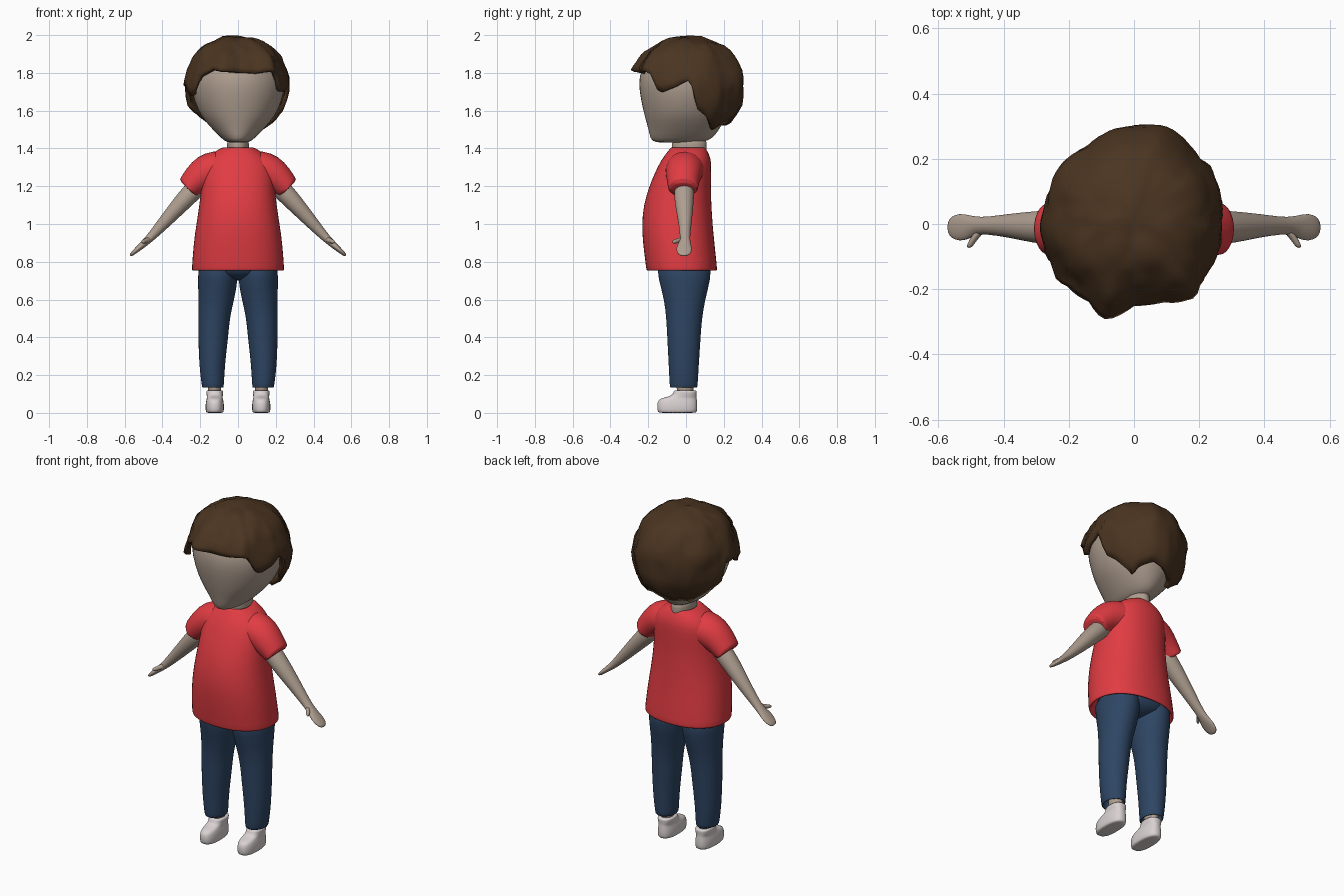
import bpy, bmesh, math
from mathutils import Vector, noise

cube = bpy.data.objects.get("Cube")
if cube:
    bpy.data.objects.remove(cube)


def material(name, r, g, b):
    m = bpy.data.materials.new(name)
    m.use_nodes = True
    m.diffuse_color = (r, g, b, 1)
    bsdf = next(n for n in m.node_tree.nodes if n.type == 'BSDF_PRINCIPLED')
    bsdf.inputs["Base Color"].default_value = (r, g, b, 1)
    bsdf.inputs["Roughness"].default_value = 0.7
    return m


SKIN = material("skin", .43, .345, .28)
RED = material("red cloth", .75, .045, .055)
DENIM = material("blue denim", .027, .06, .125)
BROWN = material("brown hair", .07, .035, .015)
WHITE = material("off white", .7, .64, .64)
SIDES = 24


def power(v, e):
    return math.copysign(abs(v) ** e, v)


def flat_ring(z, rx, front, back, cx=0, e=1):
    """Horizontal rounded ring between a front and a back y."""
    cy, ry = (front + back) / 2, (back - front) / 2
    angles = [math.tau * i / SIDES for i in range(SIDES)]
    return [Vector((cx + rx * power(math.cos(a), e), cy + ry * power(math.sin(a), e), z))
            for a in angles]


def tube_rings(stations, side):
    """Rings square to a path in x and z; stations are x, y, z, thickness, depth."""
    points = [Vector(s[:3]) for s in stations]
    rings = []
    for i, (x, y, z, thick, deep) in enumerate(stations):
        along = points[min(i + 1, len(points) - 1)] - points[max(i - 1, 0)]
        across = Vector((-along.z, 0, along.x)).normalized()
        ring = []
        for k in range(SIDES):
            a = math.tau * k / SIDES
            p = points[i] + across * thick * math.cos(a) + Vector((0, deep * math.sin(a), 0))
            ring.append(Vector((p.x * side, p.y, p.z)))
        rings.append(ring)
    return rings


def finish(name, bm, mat):
    bmesh.ops.recalc_face_normals(bm, faces=bm.faces)
    mesh = bpy.data.meshes.new(name)
    bm.to_mesh(mesh)
    bm.free()
    mesh.materials.append(mat)
    mesh.shade_smooth()
    obj = bpy.data.objects.new(name, mesh)
    bpy.context.collection.objects.link(obj)
    return obj


def bridge(bm, lower, upper):
    n = len(lower)
    for i in range(n):
        j = (i + 1) % n
        bm.faces.new((lower[i], lower[j], upper[j], upper[i]))


def loft(name, rings, mat):
    bm = bmesh.new()
    rows = [[bm.verts.new(p) for p in ring] for ring in rings]
    for lower, upper in zip(rows, rows[1:]):
        bridge(bm, lower, upper)
    bm.faces.new(rows[0])
    bm.faces.new(rows[-1])
    obj = finish(name, bm, mat)
    obj.modifiers.new("smooth", 'SUBSURF').render_levels = 1
    return obj


# Head and neck: height, half width, front, back
head = [(1.43, .03, -.11, .03), (1.433, .06, -.17, .09), (1.45, .085, -.19, .14),
        (1.5, .135, -.2, .178), (1.55, .18, -.215, .205), (1.6, .215, -.228, .23),
        (1.7, .25, -.25, .26), (1.78, .252, -.252, .265), (1.85, .225, -.225, .24),
        (1.92, .15, -.15, .17), (1.95, .06, -.06, .08)]
loft("head", [flat_ring(*r) for r in head], SKIN)
loft("neck", [flat_ring(z, .058, -.075, .11) for z in (1.36, 1.39, 1.42, 1.46)], SKIN)

# Shirt body, starting with the inside of the hem
shirt = [(.86, .2, -.19, .13), (.76, .23, -.195, .15), (.752, .238, -.203, .158),
         (.755, .246, -.211, .166), (.77, .246, -.213, .166), (.9, .237, -.23, .152),
         (1, .222, -.236, .142), (1.1, .206, -.226, .136), (1.2, .195, -.197, .132),
         (1.3, .192, -.153, .136), (1.35, .165, -.125, .132), (1.39, .115, -.092, .112),
         (1.408, .078, -.08, .1), (1.405, .06, -.065, .085), (1.38, .055, -.05, .07)]
loft("shirt_body", [flat_ring(*r, e=.9) for r in shirt], RED)

# Hips joining the two trouser legs
hips = [(.7, .03, -.06, .05), (.72, .13, -.12, .1), (.75, .212, -.16, .145), (.86, .212, -.17, .14)]
loft("trouser_hips", [flat_ring(*r) for r in hips], DENIM)

sleeve = [(.07, -.005, 1.285, .1, .105), (.12, -.005, 1.29, .1, .105), (.17, -.01, 1.275, .097, .098),
          (.22, -.015, 1.235, .08, .088), (.258, -.015, 1.195, .067, .08),
          (.266, -.015, 1.187, .066, .08), (.267, -.015, 1.186, .058, .072),
          (.262, -.015, 1.191, .056, .07), (.23, -.015, 1.225, .05, .06)]
arm = [(.19, -.01, 1.225, .05, .052), (.245, -.01, 1.168, .053, .054), (.3, -.01, 1.11, .047, .05),
       (.38, -.005, 1.02, .036, .037), (.455, -.005, .937, .024, .026), (.485, -.005, .908, .02, .028),
       (.51, -.01, .885, .017, .038), (.535, -.01, .864, .014, .043),
       (.56, -.01, .842, .011, .034), (.571, -.01, .832, .005, .016)]
leg = [(.2, .05, -.07, .05, .135), (.14, .05, -.075, .05, .133), (.13, .055, -.083, .058, .133),
       (.14, .059, -.087, .062, .133), (.25, .068, -.092, .068, .138), (.4, .08, -.1, .078, .131),
       (.5, .083, -.105, .085, .127), (.6, .095, -.116, .102, .115),
       (.7, .107, -.145, .13, .106), (.84, .107, -.17, .145, .106)]
shoe = [(0, .041, -.142, .05), (.003, .047, -.15, .058), (.03, .05, -.154, .061), (.06, .047, -.152, .059),
        (.077, .042, -.138, .057), (.086, .042, -.09, .056), (.1, .044, -.068, .057),
        (.116, .045, -.066, .058), (.12, .04, -.06, .053)]
thumb = [(.455, -.01, .925), (.485, -.035, .913), (.5, -.06, .907), (.507, -.074, .905)]

for word, side in (("left", 1), ("right", -1)):
    loft(word + "_sleeve", tube_rings(sleeve, side), RED)
    loft(word + "_arm_and_hand", tube_rings(arm, side), SKIN)
    loft(word + "_trouser_leg", [flat_ring(*r[:4], r[4] * side) for r in leg], DENIM)
    loft(word + "_shoe", [flat_ring(*r, .123 * side, .8) for r in shoe], WHITE)
    loft(word + "_ankle", [flat_ring(z, .035, -.05, .04, .125 * side) for z in (.1, .13, .2)], SKIN)

    # Thumb pointing forward
    rings = []
    for (x, y, z), r in zip(thumb, (.015, .014, .012, .007)):
        rings.append([Vector(((x + r * math.cos(math.tau * k / 12)) * side, y,
                              z + r * math.sin(math.tau * k / 12))) for k in range(12)])
    loft(word + "_thumb", rings, SKIN)

# Hair: direction in degrees from the front, hairline height, reach
hairline = [(-180, 1.54, .293), (-146, 1.52, .262), (-133, 1.5, .265), (-118, 1.56, .27),
            (-104, 1.59, .278), (-96, 1.63, .282), (-92, 1.73, .285), (-76, 1.74, .285),
            (-60, 1.68, .288), (-54, 1.69, .295), (-44, 1.79, .304), (-28, 1.825, .315),
            (-17, 1.815, .338), (0, 1.8, .27), (20, 1.8, .285), (38, 1.812, .318),
            (45, 1.79, .29), (53, 1.7, .285), (60, 1.7, .278), (75, 1.73, .268),
            (88, 1.76, .266), (94, 1.72, .272), (98, 1.61, .276), (111, 1.57, .28),
            (132, 1.5, .272), (146, 1.53, .285), (165, 1.55, .302), (180, 1.54, .293)]


def hair_at(angle):
    for (a, z, r), (b, z2, r2) in zip(hairline, hairline[1:]):
        if angle <= b:
            t = (angle - a) / (b - a)
            return z + (z2 - z) * t, r + (r2 - r) * t


def hair_point(angle, t):
    edge, reach = hair_at(angle)
    rise = edge - 1.74
    last = math.acos(rise / (.25 if rise > 0 else .32))
    phi = last * t
    upper = math.cos(phi) > 0
    radius = (.27 + (reach - .27) * t) * math.sin(phi) ** (.8 if upper else 1.15)
    a = math.radians(angle)
    p = Vector((radius * math.sin(a), .02 - radius * math.cos(a),
                1.74 + (.25 if upper else .32) * math.cos(phi)))
    out = (p - Vector((0, .02, 1.72))).normalized()
    bump = noise.noise(p * 9) * .016 + noise.noise(p * 22) * .006
    return p + out * (bump + .002)


bm = bmesh.new()
ROWS, STEP = 14, 4
rows = [[bm.verts.new(hair_point(a, k / ROWS)) for a in range(-180, 180, STEP)]
        for k in range(1, ROWS + 1)]
crown = bm.verts.new(hair_point(0, .0001))
for lower, upper in zip(rows, rows[1:]):
    bridge(bm, lower, upper)
for i, v in enumerate(rows[0]):
    bm.faces.new((crown, v, rows[0][i - 1]))
hair = finish("hair", bm, BROWN)
shell = hair.modifiers.new("thickness", 'SOLIDIFY')
shell.thickness, shell.offset = .022, -1

bpy.ops.object.select_all(action='DESELECT')
hair.select_set(True)
bpy.context.view_layer.objects.active = hair
bpy.ops.object.shade_smooth_by_angle(angle=math.radians(40))
